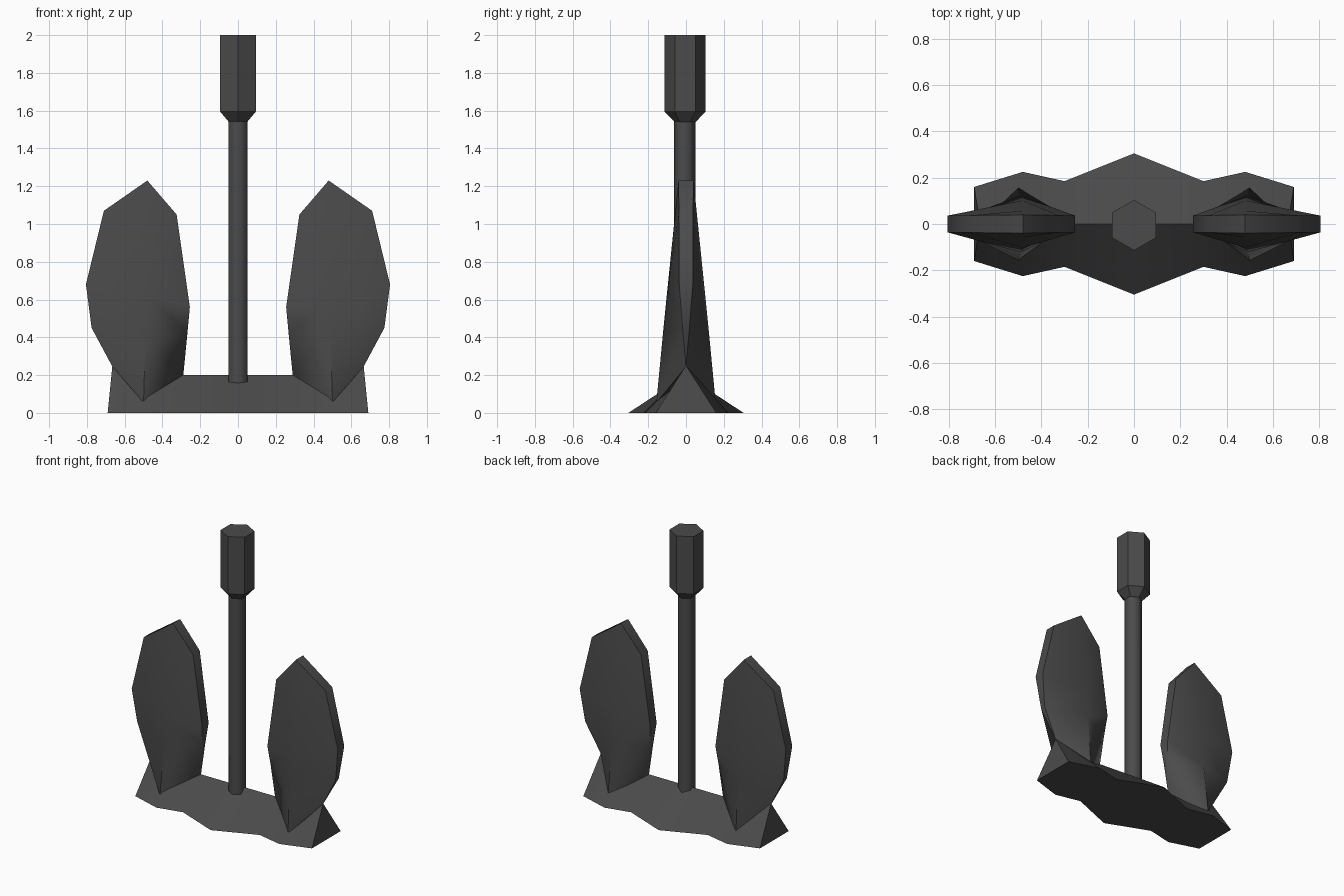
import bpy, bmesh, math

cube = bpy.data.objects.get("Cube")
if cube:
    bpy.data.objects.remove(cube)

iron = bpy.data.materials.new("dark iron")
iron.use_nodes = True
colour = (0.07, 0.07, 0.07, 1)
iron.diffuse_color = colour
bsdf = iron.node_tree.nodes["Principled BSDF"]
bsdf.inputs["Base Color"].default_value = colour
bsdf.inputs["Roughness"].default_value = 0.8


def loft(name, rings, angle, caps=(True, True), mirror=False):
    """Skin a list of equal-length rings of points; collapsed points are merged."""
    bm = bmesh.new()
    rows = [[bm.verts.new(p) for p in ring] for ring in rings]
    n = len(rows[0])
    for a, b in zip(rows, rows[1:]):
        for i in range(n):
            j = (i + 1) % n
            bm.faces.new((a[i], a[j], b[j], b[i]))
    if caps[0]:
        bm.faces.new(rows[0][::-1])
    if caps[1]:
        bm.faces.new(rows[-1])
    bmesh.ops.remove_doubles(bm, verts=bm.verts, dist=0.001)
    bmesh.ops.recalc_face_normals(bm, faces=bm.faces)
    mesh = bpy.data.meshes.new(name)
    bm.to_mesh(mesh)
    bm.free()
    mesh.materials.append(iron)
    obj = bpy.data.objects.new(name, mesh)
    bpy.context.collection.objects.link(obj)
    bpy.ops.object.select_all(action="DESELECT")
    obj.select_set(True)
    bpy.context.view_layer.objects.active = obj
    bpy.ops.object.shade_smooth_by_angle(angle=math.radians(angle))
    if mirror:
        obj.modifiers.new("mirror", "MIRROR").use_clip = True
    return obj


def hexagon(radius, z, y):
    turns = [math.radians(30 + 60 * i) for i in range(6)]
    return [(radius * math.cos(t), y + radius * math.sin(t), z) for t in turns]


# Crown: triangular section with a wavy outline (foot x, half depth, ridge x, ridge z)
crown = [(0, 0.305, 0, 0.2), (0.3, 0.185, 0.29, 0.2),
         (0.48, 0.225, 0.48, 0.225), (0.69, 0.16, 0.665, 0.25)]
loft("crown", [[(x, -d, 0), (x, d, 0), (rx, 0, rz)] for x, d, rx, rz in crown],
     70, caps=(False, True), mirror=True)

# Flukes: inner edge, ridge and outer edge (x, z each), ridge depth, edge depth
flukes = [
    ((0.29, 0.195), (0.5, 0.055), (0.665, 0.245), 0.157, 0),
    ((0.268, 0.42), (0.49, 0.42), (0.775, 0.45), 0.122, 0.018),
    ((0.255, 0.56), (0.48, 0.62), (0.805, 0.68), 0.102, 0.036),
    ((0.325, 1.05), (0.48, 1.06), (0.71, 1.07), 0.057, 0.037),
    ((0.48, 1.23), (0.48, 1.23), (0.48, 1.23), 0.04, 0.04),
]
rings = []
for inner, ridge, outer, r, e in flukes:
    front = [(x, -d, z) for (x, z), d in zip((inner, ridge, outer), (e, r, e))]
    rings.append(front + [(x, -y, z) for x, y, z in reversed(front)])
loft("flukes", rings, 60, caps=(True, False), mirror=True)

# Shank and its thick hexagonal head
loft("shank", [hexagon(0.057, 0.14, -0.007), hexagon(0.057, 1.56, -0.007)], 65)
loft("shank_head", [hexagon(0.056, 1.54, -0.005), hexagon(0.109, 1.595, -0.005),
                    hexagon(0.109, 2.0, -0.005)], 20)
